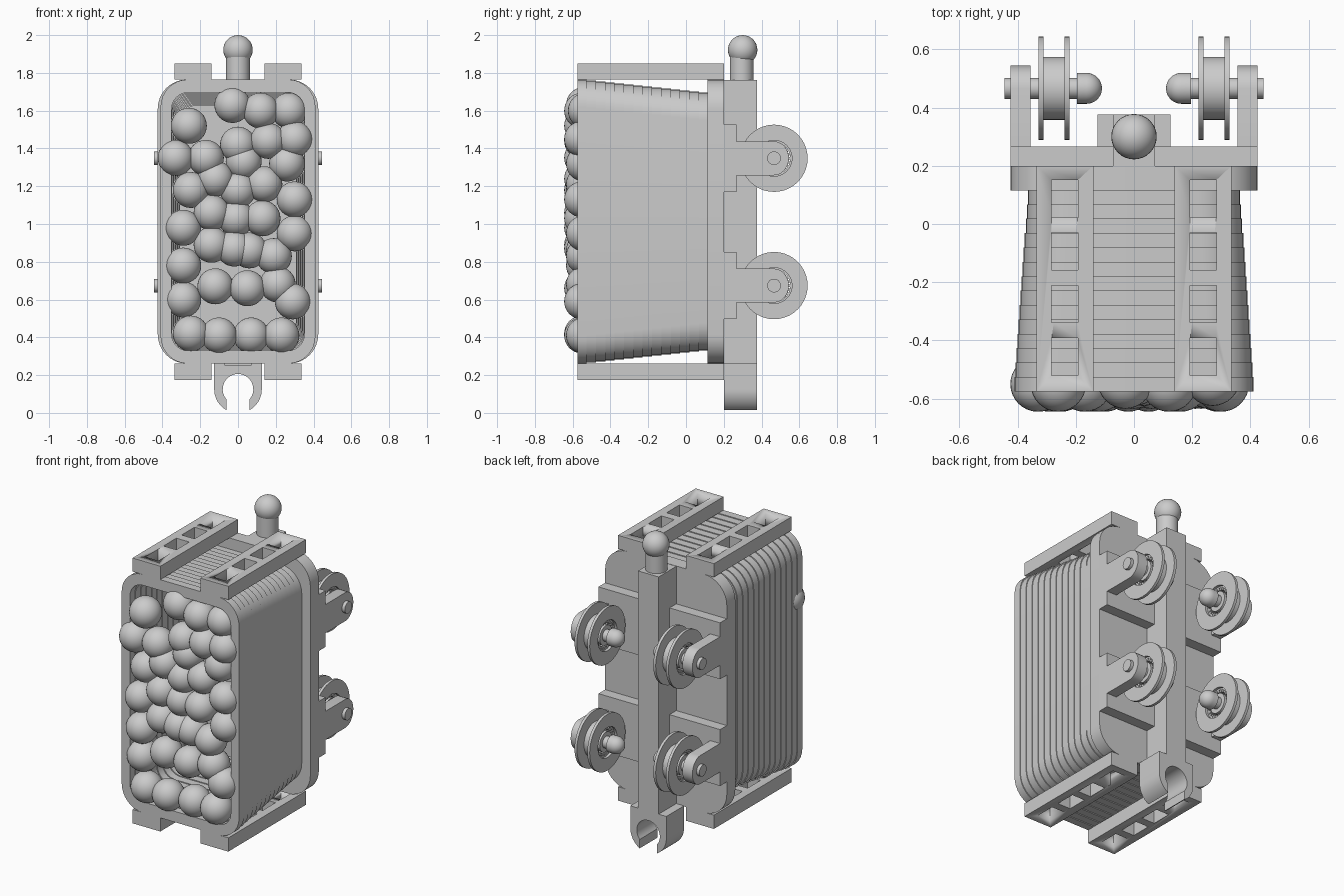
import bpy, bmesh, math, random
from mathutils import Vector

if "Cube" in bpy.data.objects:
    bpy.data.objects.remove(bpy.data.objects["Cube"])

random.seed(4)


def finish(name, bm, angle=30):
    bmesh.ops.recalc_face_normals(bm, faces=bm.faces)
    me = bpy.data.meshes.new(name)
    bm.to_mesh(me)
    bm.free()
    ob = bpy.data.objects.new(name, me)
    bpy.context.collection.objects.link(ob)
    bpy.ops.object.select_all(action='DESELECT')
    ob.select_set(True)
    bpy.context.view_layer.objects.active = ob
    bpy.ops.object.shade_smooth_by_angle(angle=math.radians(angle))
    return ob


def loft(bm, rings, closed=False):
    """Skin a list of equal-length point rings; cap the ends unless closed."""
    vs = [[bm.verts.new(p) for p in r] for r in rings]
    pairs = list(zip(vs, vs[1:])) + ([(vs[-1], vs[0])] if closed else [])
    n = len(vs[0])
    for a, b in pairs:
        for i in range(n):
            j = (i + 1) % n
            bm.faces.new((a[i], a[j], b[j], b[i]))
    if not closed:
        bm.faces.new(vs[0])
        bm.faces.new(vs[-1])


def add_box(bm, x0, x1, y0, y1, z0, z1):
    loft(bm, [[(x0, y0, z), (x1, y0, z), (x1, y1, z), (x0, y1, z)] for z in (z0, z1)])


def box(name, *dims):
    bm = bmesh.new()
    add_box(bm, *dims)
    return finish(name, bm)


def round_rect(hw, hh, r, y, cz=1.013, seg=8):
    pts = []
    for k, (sx, sz) in enumerate(((1, 1), (-1, 1), (-1, -1), (1, -1))):
        for i in range(seg + 1):
            a = math.pi / 2 * (k + i / seg)
            pts.append((sx * (hw - r) + r * math.cos(a), y,
                        cz + sz * (hh - r) + r * math.sin(a)))
    return pts


def circle_x(x, r, y, z, n=32):
    return [(x, y + r * math.cos(2 * math.pi * i / n), z + r * math.sin(2 * math.pi * i / n))
            for i in range(n)]


# Stepped, tapering open tub
FRONT, BACK, STEPS = -0.575, 0.117, 14
outer = []
for i in range(STEPS):
    t = i / (STEPS - 1)
    y0 = FRONT + (BACK - FRONT) * i / STEPS
    y1 = FRONT + (BACK - FRONT) * (i + 1) / STEPS
    outer += [(0.41 - 0.045 * t, 0.752 - 0.07 * t, y0), (0.41 - 0.045 * t, 0.752 - 0.07 * t, y1)]
inner = [(w - 0.058, h - 0.068, y if y < 0.1 else 0.09) for w, h, y in outer]
bm = bmesh.new()
loft(bm, [round_rect(w, h, 0.09, y) for w, h, y in reversed(inner)]
     + [round_rect(w, h, 0.145, y) for w, h, y in outer])
finish("tub", bm)

# Rounded back plate
bm = bmesh.new()
loft(bm, [round_rect(0.425, 0.752, 0.155, y) for y in (0.115, 0.2)])
finish("back_plate", bm)

# Rails with four rectangular pockets each, top and bottom
for label, z0, z1 in (("top", 1.765, 1.85), ("bottom", 0.175, 0.262)):
    for side, s in (("right", 1), ("left", -1)):
        xs = sorted((s * 0.14, s * 0.335))
        rail = box(f"{label}_{side}_rail", *xs, -0.575, 0.2, z0, z1)
        bm = bmesh.new()
        px = sorted((s * 0.193, s * 0.283))
        for k in range(4):
            yc = 0.087 - 0.181 * k
            add_box(bm, *px, yc - 0.064, yc + 0.064, z0 - 0.05, z1 + 0.05)
        cutter = finish("rail_cutter", bm)
        cutter.hide_render = True
        mod = rail.modifiers.new("pockets", 'BOOLEAN')
        mod.object = cutter
        mod.operation = 'DIFFERENCE'
        mod.solver = 'EXACT'
        bpy.context.view_layer.objects.active = rail
        bpy.ops.object.modifier_apply(modifier=mod.name)
        bpy.data.objects.remove(cutter)

# Central post with ball pin on top
box("centre_post", -0.072, 0.072, 0.19, 0.376, 0.25, 1.763)
bm = bmesh.new()
loft(bm, [[(0.063 * math.cos(a), 0.295 + 0.063 * math.sin(a), z)
           for a in (2 * math.pi * i / 32 for i in range(32))] for z in (1.755, 1.9)])
finish("hitch_pin", bm)
bpy.ops.mesh.primitive_uv_sphere_add(segments=32, ring_count=16, radius=0.078,
                                     location=(0, 0.3, 1.922))
bpy.context.object.name = "hitch_ball"
bpy.ops.object.shade_smooth()

# Open socket clip at the bottom of the post
C, R_IN, R_OUT = 0.125, 0.081, 0.126
gap_in, gap_out = math.asin(0.06 / R_IN), math.asin(0.06 / R_OUT)


def arc(r, a0, a1, n):
    return [(r * math.sin(a0 + (a1 - a0) * i / n), C - r * math.cos(a0 + (a1 - a0) * i / n))
            for i in range(n + 1)]


prof = ([(-0.126, 0.265), (0.126, 0.265)]
        + arc(R_OUT, math.pi / 2, gap_out, 10)
        + arc(R_IN, gap_in, 2 * math.pi - gap_in, 28)
        + arc(R_OUT, -gap_out, -math.pi / 2, 10))
bm = bmesh.new()
loft(bm, [[(x, y, z) for x, z in prof] for y in (0.2, 0.376)])
finish("hitch_clip", bm)

# Crossbars, brackets, wheels, bearings and axles
WY = 0.466
WHEEL = [(-.053, .178), (-.036, .178), (-.036, .108), (.036, .108),
         (.036, .178), (.053, .178), (.053, .095), (-.053, .095)]
for row, wz in (("upper", 1.348), ("lower", 0.674)):
    box(f"{row}_crossbar", -0.425, 0.425, 0.195, 0.267, wz - 0.178, wz + 0.178)
    for side, s in (("right", 1), ("left", -1)):
        tag = f"{row}_{side}"
        # bracket arm with rounded end
        end = [(WY + 0.078 * math.cos(a), wz + 0.09 * math.sin(a))
               for a in (math.pi * (i / 12 - 0.5) for i in range(13))]
        arm = [(0.25, wz - 0.09)] + end + [(0.25, wz + 0.09)]
        bm = bmesh.new()
        loft(bm, [[(s * x, y, z) for y, z in arm] for x in (0.356, 0.425)])
        finish(f"{tag}_bracket", bm)
        # grooved wheel ring
        wx = s * 0.275
        bm = bmesh.new()
        loft(bm, [circle_x(wx + x, r, WY, wz, 40) for x, r in WHEEL], closed=True)
        finish(f"{tag}_wheel", bm)
        # bearing rollers around an inner sleeve
        bm = bmesh.new()
        loft(bm, [circle_x(wx + x, 0.062, WY, wz) for x in (-0.042, 0.042)])
        for k in range(24):
            a = 2 * math.pi * k / 24
            y, z = WY + 0.078 * math.cos(a), wz + 0.078 * math.sin(a)
            loft(bm, [circle_x(wx + x, 0.0085, y, z, 8) for x in (-0.036, 0.036)])
        loft(bm, [circle_x(wx + x, r, WY, wz) for x, r in
                  ((-.036, .086), (.036, .086), (.036, .097), (-.036, .097))], closed=True)
        finish(f"{tag}_bearing", bm)
        # axle with domed inner end
        dome = [(0.163 - 0.053 * math.sin(a), 0.053 * math.cos(a))
                for a in (math.radians(d) for d in range(0, 89, 11))]
        bm = bmesh.new()
        loft(bm, [circle_x(s * x, r, WY, wz) for x, r in
                  [(0.445, 0.036), (0.195, 0.036), (0.195, 0.053)] + dome])
        finish(f"{tag}_axle", bm)

# Ball-shaped cargo filling the tub mouth (x, z in hundredths)
BALLS = [(-26, 152), (-3, 163), (12, 160), (27, 160), (0, 142), (16, 144), (30, 145), (-33, 135),
         (-17, 135), (3, 133), (26, 132), (-25, 118), (-12, 124), (0, 118), (14, 121), (-29, 98),
         (-14, 106), (-1, 103), (13, 103), (30, 113), (30, 95), (-29, 78), (-14, 89), (-2, 87),
         (6, 86), (19, 83), (-12, 67), (5, 66), (21, 68), (-29, 60), (29, 59), (-25, 42),
         (-10, 41), (7, 41), (23, 41)]
for i, (x, z) in enumerate(BALLS):
    bpy.ops.mesh.primitive_uv_sphere_add(
        segments=32, ring_count=16, radius=0.095,
        location=(x / 100, -0.55 + random.choice((0, 0, 0.01, 0.02)), z / 100))
    bpy.context.object.name = f"cargo_ball_{i + 1}"
    bpy.ops.object.shade_smooth()
